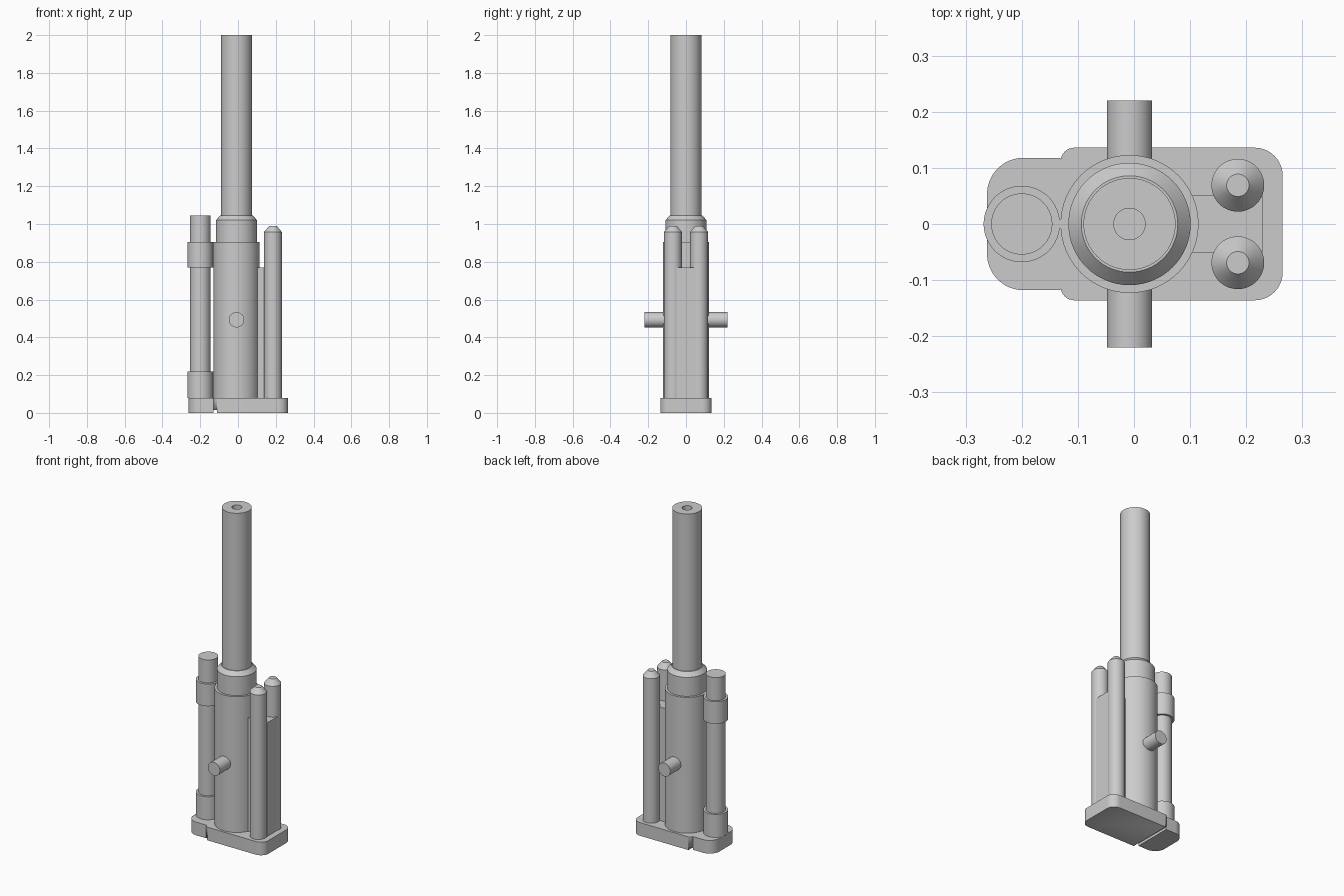
import bpy, bmesh, math

if "Cube" in bpy.data.objects:
    bpy.data.objects.remove(bpy.data.objects["Cube"])

GREY = (0.6, 0.6, 0.6, 1)
grey = bpy.data.materials.new("plain_grey")
grey.use_nodes = True
grey.diffuse_color = GREY
grey.node_tree.nodes["Principled BSDF"].inputs["Base Color"].default_value = GREY


def finish(name, bm):
    bmesh.ops.recalc_face_normals(bm, faces=bm.faces)
    mesh = bpy.data.meshes.new(name)
    bm.to_mesh(mesh)
    bm.free()
    mesh.materials.append(grey)
    obj = bpy.data.objects.new(name, mesh)
    bpy.context.collection.objects.link(obj)
    bpy.ops.object.select_all(action="DESELECT")
    obj.select_set(True)
    bpy.context.view_layer.objects.active = obj
    bpy.ops.object.shade_smooth_by_angle(angle=math.radians(25))
    return obj


def lathe(name, profile, location, steps=64):
    """Spin a (radius, height) profile that starts and ends on the axis."""
    bm = bmesh.new()
    verts = [bm.verts.new((r, 0, z)) for r, z in profile]
    edges = [bm.edges.new(pair) for pair in zip(verts, verts[1:])]
    bmesh.ops.spin(bm, geom=verts + edges, cent=(0, 0, 0), axis=(0, 0, 1),
                   angle=math.tau, steps=steps, use_duplicate=False)
    bmesh.ops.remove_doubles(bm, verts=bm.verts, dist=1e-5)
    obj = finish(name, bm)
    obj.location = location
    return obj


def cylinder(name, radius, z0, z1, x, y=0):
    return lathe(name, [(0, z0), (radius, z0), (radius, z1), (0, z1)], (x, y, 0))


def plate(name, x0, x1, half_y, z0, z1, r_left=0, r_right=0):
    """Extruded rectangle with separate corner radii at its two ends."""
    corners = [(x1, 1, r_right, 0), (x0, 1, r_left, 90),
               (x0, -1, r_left, 180), (x1, -1, r_right, 270)]
    bm = bmesh.new()
    ring = []
    for x, side, r, start in corners:
        cx = x - r if x == x1 else x + r
        cy = side * (half_y - r)
        n = 12 if r else 0
        for i in range(n + 1):
            a = math.radians(start + 90 * i / max(n, 1))
            ring.append(bm.verts.new((cx + r * math.cos(a), cy + r * math.sin(a), z0)))
    face = bm.faces.new(ring)
    top = bmesh.ops.extrude_face_region(bm, geom=[face])["geom"]
    bmesh.ops.translate(bm, vec=(0, 0, z1 - z0),
                        verts=[v for v in top if isinstance(v, bmesh.types.BMVert)])
    return finish(name, bm)


AXIS_X = -0.008
BASE = 0.08

# Base: wide plate with a groove underneath, and a narrower plate beside it
base_plate = plate("base_plate", -0.131, 0.265, 0.136, 0, BASE, 0.025, 0.05)
groove = plate("groove_cutter", -0.2, -0.112, 0.2, -0.02, 0.015)
groove.hide_render = True
groove.hide_set(True)
cut = base_plate.modifiers.new("groove", "BOOLEAN")
cut.operation = "DIFFERENCE"
cut.object = groove
plate("side_base_plate", -0.262, -0.131, 0.118, 0, BASE, 0.065, 0)
plate("base_joint", -0.132, -0.105, 0.11, 0.015, BASE)

# Main body, stepped collar and bored barrel
lathe("body_and_barrel",
      [(0, BASE), (0.123, BASE), (0.123, 0.905), (0.109, 0.905), (0.109, 1.02),
       (0.086, 1.045), (0.082, 1.045), (0.082, 2), (0.028, 2), (0.028, 1.1), (0, 1.1)],
      (AXIS_X, 0, 0))

# Cross pin through the body
pin = lathe("cross_pin", [(0, -0.22), (0.0405, -0.22), (0.0405, 0.22), (0, 0.22)],
            (AXIS_X, 0, 0.493))
pin.rotation_euler.x = math.pi / 2

# Side cylinder held by two clamps
cylinder("side_cylinder", 0.0545, BASE, 1.045, -0.2)
for label, z0, z1 in (("lower", BASE, 0.22), ("upper", 0.77, 0.905)):
    cylinder(label + "_clamp", 0.068, z0, z1, -0.2)
    plate(label + "_clamp_bridge", -0.15, -0.12, 0.008, z0, z1)

# Twin posts with coned tips, and the web that joins them to the body
for label, side in (("front", -1), ("back", 1)):
    lathe(label + "_post",
          [(0, BASE), (0.047, BASE), (0.047, 0.958), (0.02, 0.99), (0, 0.99)],
          (0.185, side * 0.069, 0))
plate("post_web", 0.05, 0.229, 0.051, BASE, 0.77)
